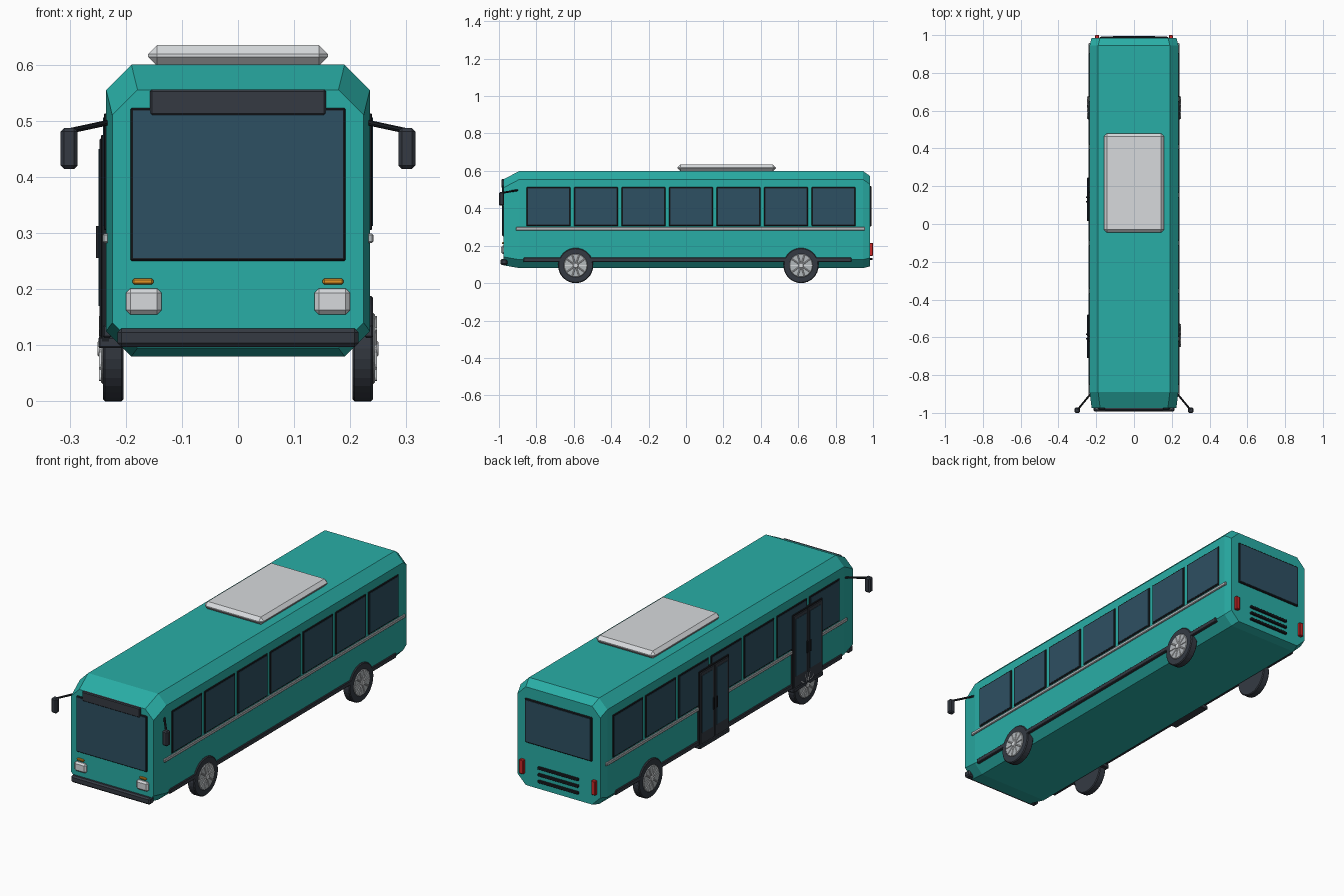
import bpy, bmesh
from math import pi, sin, cos
from mathutils import Vector, Matrix

if "Cube" in bpy.data.objects:
    bpy.data.objects.remove(bpy.data.objects["Cube"])


def material(name, r, g, b):
    m = bpy.data.materials.new(name)
    m.diffuse_color = (r, g, b, 1)
    m.use_nodes = True
    m.node_tree.nodes["Principled BSDF"].inputs["Base Color"].default_value = m.diffuse_color
    return m


TEAL = material("teal_paint", 0.022, 0.42, 0.38)
DARK = material("dark_trim", 0.035, 0.042, 0.055)
BLACK = material("black_frame", 0.012, 0.014, 0.018)
GLASS = material("tinted_glass", 0.027, 0.08, 0.122)
SILVER = material("silver", 0.45, 0.48, 0.5)
LAMP = material("lamp_white", 0.68, 0.7, 0.72)
AMBER = material("amber", 0.75, 0.3, 0.02)
RED = material("red", 0.6, 0.02, 0.02)


def finish(bm, name, mat):
    bmesh.ops.recalc_face_normals(bm, faces=bm.faces)
    me = bpy.data.meshes.new(name)
    bm.to_mesh(me)
    bm.free()
    me.materials.append(mat)
    ob = bpy.data.objects.new(name, me)
    bpy.context.collection.objects.link(ob)
    return ob


def box(name, mat, x, y, z, bevel=0.0):
    """Box from (min, max) ranges, optionally chamfered."""
    bm = bmesh.new()
    size = [abs(r[1] - r[0]) for r in (x, y, z)]
    mid = [(r[0] + r[1]) / 2 for r in (x, y, z)]
    bmesh.ops.create_cube(bm, size=1, matrix=Matrix.Translation(mid) @ Matrix.Diagonal((*size, 1)))
    if bevel:
        bmesh.ops.bevel(bm, geom=bm.edges[:], offset=bevel, segments=1, affect='EDGES')
    return finish(bm, name, mat)


def rod(name, mat, a, b, r, sides=8, bevel=0.0):
    a, b = Vector(a), Vector(b)
    bm = bmesh.new()
    rot = (b - a).to_track_quat('Z', 'Y').to_matrix().to_4x4()
    bmesh.ops.create_cone(bm, cap_ends=True, segments=sides, radius1=r, radius2=r,
                          depth=(b - a).length, matrix=Matrix.Translation((a + b) / 2) @ rot)
    if bevel:
        rims = [e for e in bm.edges if any(len(f.verts) > 4 for f in e.link_faces)]
        bmesh.ops.bevel(bm, geom=rims, offset=bevel, segments=1, affect='EDGES')
    return finish(bm, name, mat)


# Body shell: chamfered section lofted along y, drawn in at both ends
def section(bm, y, w, z0, z1, c=0.045):
    pts = [(w, z0 + c), (w, z1 - c), (w - c, z1), (c - w, z1),
           (-w, z1 - c), (-w, z0 + c), (c - w, z0), (w - c, z0)]
    return [bm.verts.new((px, y, pz)) for px, pz in pts]


bm = bmesh.new()
rings = [section(bm, -0.975, 0.224, 0.095, 0.555), section(bm, -0.89, 0.235, 0.08, 0.60),
         section(bm, 0.945, 0.235, 0.08, 0.60), section(bm, 0.985, 0.225, 0.09, 0.572)]
for r0, r1 in zip(rings, rings[1:]):
    for i in range(8):
        bm.faces.new((r0[i], r0[(i + 1) % 8], r1[(i + 1) % 8], r1[i]))
bm.faces.new(rings[0])
bm.faces.new(rings[-1])
finish(bm, "body_shell", TEAL)

# Roof unit
box("roof_unit", LAMP, (-0.16, 0.16), (-0.045, 0.48), (0.598, 0.635), 0.016)

# Side windows, trim strips and skirts
for s, side in ((1, "right"), (-1, "left")):
    for i in range(7):
        y = -0.735 + 0.254 * i
        box(f"{side}_window_frame", BLACK, (s * 0.228, s * 0.239),
            (y - 0.117, y + 0.117), (0.305, 0.513), 0.002)
        box(f"{side}_window_glass", GLASS, (s * 0.23, s * 0.2405),
            (y - 0.11, y + 0.11), (0.312, 0.506))
    box(f"{side}_trim_strip", SILVER, (s * 0.228, s * 0.2415), (-0.91, 0.957), (0.282, 0.299), 0.003)
    box(f"{side}_skirt", DARK, (s * 0.225, s * 0.241), (-0.87, 0.885), (0.113, 0.136), 0.003)

# Left side double doors with glazed leaves, handles and step
for y in (-0.595, 0.13):
    box("door_frame", BLACK, (-0.244, -0.228), (y - 0.115, y + 0.115), (0.105, 0.475), 0.002)
    for d in (-1, 1):
        c = y + d * 0.056
        box("door_leaf", DARK, (-0.247, -0.23), (c - 0.053, c + 0.053), (0.115, 0.468), 0.002)
        box("door_glass", GLASS, (-0.2485, -0.23), (c - 0.042, c + 0.042), (0.17, 0.45))
        h = y + d * 0.012
        box("door_handle", BLACK, (-0.253, -0.24), (h - 0.004, h + 0.004), (0.255, 0.312))
    box("door_step", DARK, (-0.249, -0.2), (y - 0.115, y + 0.115), (0.095, 0.115), 0.003)

# Front: windscreen, destination sign, bumper
box("windscreen_frame", BLACK, (-0.192, 0.192), (-0.982, -0.965), (0.25, 0.523), 0.003)
box("windscreen_glass", GLASS, (-0.187, 0.187), (-0.984, -0.965), (0.255, 0.518))
box("destination_sign", DARK, (-0.157, 0.157), (-0.987, -0.94), (0.509, 0.556), 0.004)
box("front_bumper", DARK, (-0.215, 0.215), (-0.992, -0.955), (0.097, 0.13), 0.007)

# Rear: window, vents
box("rear_window_frame", BLACK, (-0.182, 0.182), (0.975, 0.991), (0.302, 0.518), 0.003)
box("rear_window_glass", GLASS, (-0.175, 0.175), (0.975, 0.993), (0.309, 0.511))
for z in (0.195, 0.162, 0.129):
    box("rear_vent", BLACK, (-0.11, 0.11), (0.975, 0.996), (z - 0.006, z + 0.006), 0.002)

# Lights and mirrors on both sides
for s, side in ((1, "right"), (-1, "left")):
    box(f"{side}_headlight", LAMP, (s * 0.136, s * 0.2), (-0.988, -0.955), (0.155, 0.201), 0.008)
    box(f"{side}_indicator", AMBER, (s * 0.151, s * 0.188), (-0.984, -0.965), (0.208, 0.219), 0.003)
    box(f"{side}_tail_light", RED, (s * 0.184, s * 0.207), (0.975, 1.0), (0.145, 0.215), 0.003)
    rod(f"{side}_mirror_arm", BLACK, (s * 0.23, -0.9, 0.497), (s * 0.3, -0.985, 0.482), 0.005)
    box(f"{side}_mirror", DARK, (s * 0.286, s * 0.316), (-1.0, -0.972), (0.414, 0.487), 0.006)

# Wheels: tyre, rim ring, spokes and hub
for s, side in ((1, "right"), (-1, "left")):
    for y, end in ((-0.59, "front"), (0.615, "rear")):
        n, z = f"{side}_{end}", 0.094
        rod(n + "_tyre", DARK, (s * 0.204, y, z), (s * 0.241, y, z), 0.094, 32, 0.004)
        rod(n + "_rim", SILVER, (s * 0.23, y, z), (s * 0.2445, y, z), 0.063, 32, 0.003)
        rod(n + "_hub", LAMP, (s * 0.23, y, z), (s * 0.25, y, z), 0.015, 16, 0.003)
        for i in range(10):
            a = 2 * pi * i / 10
            u = Vector((0, cos(a), sin(a)))
            c = Vector((s * 0.2445, y, z))
            rod(n + "_spoke", LAMP, c + u * 0.012, c + u * 0.06, 0.0035, 6)
